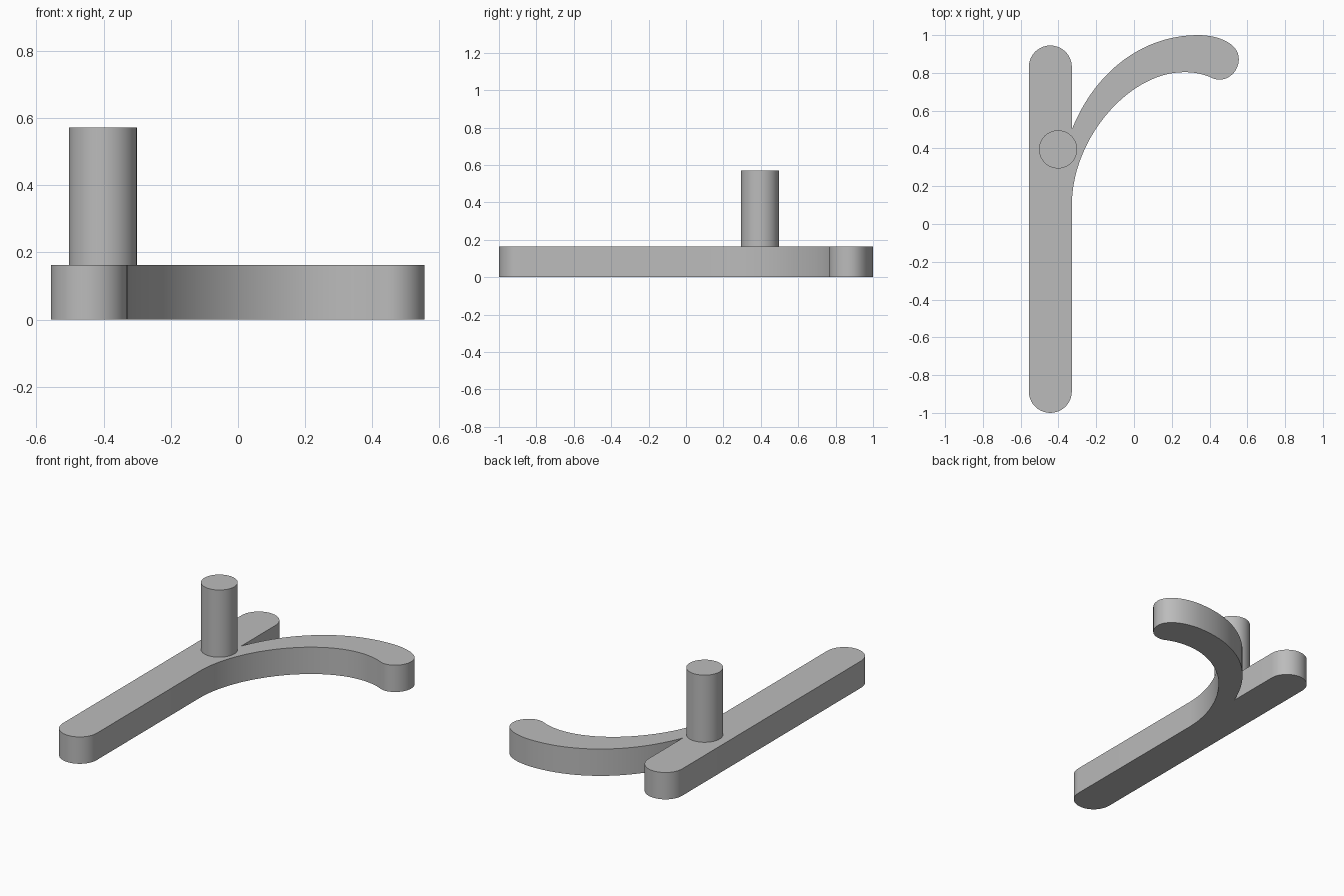
import bpy, bmesh, math
from mathutils import Vector
from mathutils.geometry import interpolate_bezier

cube = bpy.data.objects.get("Cube")
if cube:
    bpy.data.objects.remove(cube)

# Single matte grey
grey = bpy.data.materials.new("grey")
grey.use_nodes = True
colour = (0.5, 0.5, 0.5, 1)
grey.diffuse_color = colour
grey.node_tree.nodes["Principled BSDF"].inputs["Base Color"].default_value = colour


def arc(cx, cy, r, a0, a1, n=20):
    angles = [math.radians(a0 + (a1 - a0) * i / n) for i in range(n + 1)]
    return [Vector((cx + r * math.cos(a), cy + r * math.sin(a))) for a in angles]


def bezier(a, b, c, d, n=16):
    pts = interpolate_bezier(*(Vector((*p, 0)) for p in (a, b, c, d)), n)
    return [p.to_2d() for p in pts]


def prism(name, outline, z0, z1):
    """Extrude a closed outline, dropping repeated points."""
    pts = [p for i, p in enumerate(outline) if (p - outline[i - 1]).length > 0.002]
    bm = bmesh.new()
    base = bm.faces.new([bm.verts.new((p.x, p.y, z0)) for p in pts])
    top = bmesh.ops.extrude_face_region(bm, geom=[base])["geom"]
    for v in top:
        if isinstance(v, bmesh.types.BMVert):
            v.co.z = z1
    bmesh.ops.recalc_face_normals(bm, faces=bm.faces)
    mesh = bpy.data.meshes.new(name)
    bm.to_mesh(mesh)
    bm.free()
    mesh.materials.append(grey)
    obj = bpy.data.objects.new(name, mesh)
    bpy.context.collection.objects.link(obj)
    bpy.ops.object.select_all(action="DESELECT")
    obj.select_set(True)
    bpy.context.view_layer.objects.active = obj
    bpy.ops.object.shade_smooth_by_angle(angle=math.radians(30))
    return obj


# Straight bar with round ends, branching into the curved arm
bar_x, bar_r = -0.443, 0.114
outline = arc(bar_x, -1 + bar_r, bar_r, 180, 360)
outline += bezier((-0.329, 0.1), (-0.329, 0.45), (-0.03, 0.804), (0.267, 0.804), 24)
outline += bezier((0.267, 0.804), (0.33, 0.804), (0.38, 0.79), (0.42, 0.77), 8)
# Rounded tip of the arm
outline += bezier((0.42, 0.77), (0.49, 0.745), (0.555, 0.805), (0.555, 0.872))
outline += bezier((0.555, 0.872), (0.555, 0.96), (0.44, 1.0), (0.34, 1.0))
# Outer edge of the arm back to the crotch, then the far bar end
outline += bezier((0.34, 1.0), (0.04, 1.0), (-0.21, 0.8), (-0.329, 0.5), 24)
outline += arc(bar_x, 0.945 - bar_r, bar_r, 0, 180)
prism("branched_bar", outline, 0, 0.163)

# Upright peg
prism("peg", arc(-0.402, 0.395, 0.101, 0, 360, 48), 0.163, 0.571)
